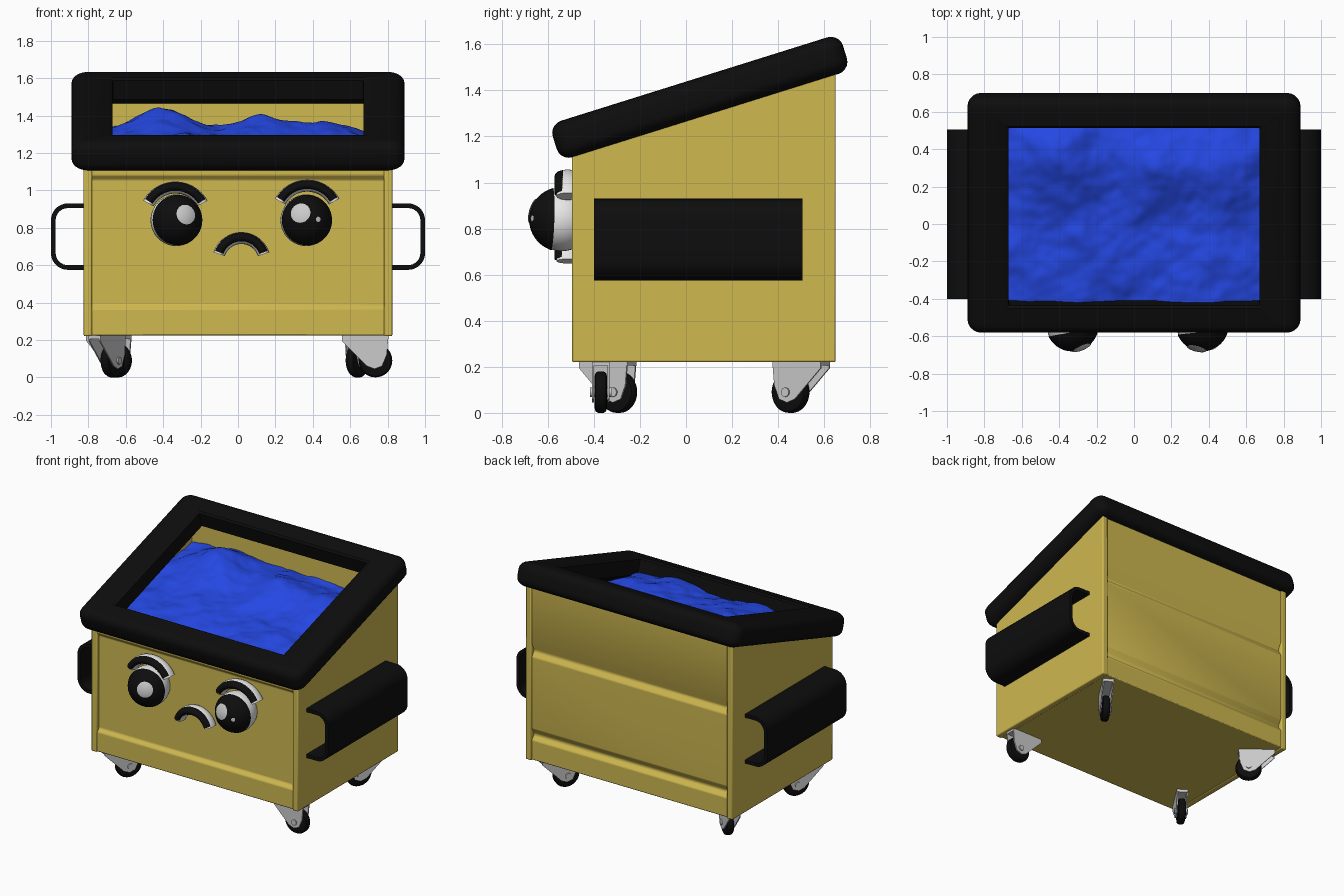
import bpy, bmesh, math
from mathutils import Matrix, Vector, noise

if "Cube" in bpy.data.objects:
    bpy.data.objects.remove(bpy.data.objects["Cube"])


def material(name, rgb):
    m = bpy.data.materials.new(name)
    m.diffuse_color = (*rgb, 1)
    m.use_nodes = True
    m.node_tree.nodes["Principled BSDF"].inputs["Base Color"].default_value = m.diffuse_color
    return m


YELLOW = material("yellow paint", (0.62, 0.48, 0.08))
BLACK = material("black", (0.004, 0.004, 0.004))
BLUE = material("blue trash", (0.018, 0.065, 0.78))
WHITE = material("white", (0.85, 0.85, 0.85))
GREY = material("light grey", (0.6, 0.6, 0.6))


def finish(name, bm, mat, matrix=None, angle=35, bevel=0):
    if matrix:
        bm.transform(matrix)
    bmesh.ops.recalc_face_normals(bm, faces=bm.faces)
    me = bpy.data.meshes.new(name)
    bm.to_mesh(me)
    bm.free()
    ob = bpy.data.objects.new(name, me)
    bpy.context.collection.objects.link(ob)
    me.materials.append(mat)
    if bevel:
        b = ob.modifiers.new("soft edges", 'BEVEL')
        b.width, b.segments, b.limit_method = bevel, 2, 'ANGLE'
    bpy.ops.object.select_all(action='DESELECT')
    ob.select_set(True)
    bpy.context.view_layer.objects.active = ob
    bpy.ops.object.shade_smooth_by_angle(angle=math.radians(angle))
    return ob


def loft(name, rings, mat, closed=False, **kw):
    """Skin a list of equal point rings, capped unless closed."""
    bm = bmesh.new()
    vs = [[bm.verts.new(p) for p in ring] for ring in rings]
    n = len(rings[0])
    for i in range(len(vs) if closed else len(vs) - 1):
        a, b = vs[i], vs[(i + 1) % len(vs)]
        for j in range(n):
            k = (j + 1) % n
            bm.faces.new((a[j], a[k], b[k], b[j]))
    if not closed:
        bm.faces.new(vs[0])
        bm.faces.new(vs[-1])
    return finish(name, bm, mat, **kw)


def prism(name, pts, axis, lo, hi, mat, **kw):
    """Extrude a profile along x (points are y,z) or y (points are x,z)."""
    place = (lambda t, a, b: (t, a, b)) if axis == 'x' else (lambda t, a, b: (a, t, b))
    return loft(name, [[place(t, a, b) for a, b in pts] for t in (lo, hi)], mat, **kw)


def lathe_y(name, profile, mat, seg=32, **kw):
    """Revolve (radius, y) pairs about the y axis."""
    rings = [[(r * math.cos(2 * math.pi * i / seg), y, r * math.sin(2 * math.pi * i / seg))
              for i in range(seg)] for r, y in profile]
    return loft(name, rings, mat, **kw)


# ---- bin body: side plates, pressed front and back panels, floor
for side, s in (("left", -1), ("right", 1)):
    lo, hi = sorted((s * 0.78, s * 0.825))
    prism(f"{side}_side_plate", [(-0.495, 0.22), (0.65, 0.22), (0.65, 1.53), (-0.495, 1.18)],
          'x', lo, hi, YELLOW, bevel=0.008)
prism("front_panel", [(-0.44, 0.225), (-0.49, 0.225), (-0.49, 0.365), (-0.468, 0.39),
                      (-0.468, 1.055), (-0.49, 1.08), (-0.49, 1.18), (-0.44, 1.18)],
      'x', -0.785, 0.785, YELLOW, bevel=0.006)
prism("back_panel", [(0.59, 0.225), (0.643, 0.225), (0.643, 0.365), (0.618, 0.395), (0.618, 0.41),
                     (0.643, 0.45), (0.643, 0.965), (0.618, 1.0), (0.618, 1.015),
                     (0.643, 1.06), (0.643, 1.53), (0.59, 1.53)],
      'x', -0.785, 0.785, YELLOW, bevel=0.006)
prism("floor", [(-0.48, 0.225), (0.63, 0.225), (0.63, 0.27), (-0.48, 0.27)],
      'x', -0.785, 0.785, YELLOW)

# ---- sloping padded rim
def rounded_rect(hx, hy, r, h):
    pts = []
    for q, (sx, sy) in enumerate(((1, 1), (-1, 1), (-1, -1), (1, -1))):
        for i in range(6):
            a = math.pi / 2 * (q + i / 5)
            pts.append((sx * (hx - r) + r * math.cos(a), sy * (hy - r) + r * math.sin(a), h))
    return pts


T, R, BAR = 0.083, 0.055, 0.162
section = [(BAR, -0.035), (BAR - 0.05, -T)]
section += [(R - R * math.sin(a), -T + R - R * math.cos(a)) for a in [i * math.pi / 10 for i in range(6)]]
section += [(R - R * math.cos(a), T - R + R * math.sin(a)) for a in [i * math.pi / 10 for i in range(6)]]
section += [(BAR - 0.012, T), (BAR, T - 0.012)]
loft("top_rim", [rounded_rect(0.89 - d * 0.22 / BAR, 0.66 - d, max(0.07 - d, 0.004), h)
                 for d, h in section], BLACK, closed=True,
     matrix=Matrix.Translation((0, 0.06, 1.37)) @ Matrix.Rotation(math.radians(17.4), 4, 'X'))

# ---- lumpy trash filling the bin
def trash_height(x, y):
    z = 1.25 + 0.10 * y
    for px, py, amp, w in ((-0.40, 0.34, 0.15, 0.17), (0.12, 0.32, 0.10, 0.15),
                           (0.48, 0.30, 0.07, 0.14), (-0.3, -0.1, 0.04, 0.2), (0.3, -0.2, 0.03, 0.2)):
        z += amp * math.exp(-((x - px) ** 2 + (y - py) ** 2) / (2 * w * w))
    for f, amp in ((4, 0.028), (9, 0.016), (20, 0.006)):
        z += amp * noise.noise(Vector((x * f, y * f, 3.7)))
    return z


bm = bmesh.new()
bmesh.ops.create_grid(bm, x_segments=110, y_segments=76, size=1)
for v in bm.verts:
    x, y = v.co.x * 0.785, 0.075 + v.co.y * 0.52
    v.co = (x, y, trash_height(x, y))
finish("trash_pile", bm, BLUE, angle=60)

# ---- side lifting pockets (bent C channels)
def bend(o):
    pts = []
    for cz, a0 in ((0.84, 90), (0.665, 0)):
        for i in range(9):
            a = math.radians(a0 - i * 90 / 8)
            pts.append((0.91 + (0.09 - o) * math.cos(a), cz + (0.09 - o) * math.sin(a)))
    return [(0.815, 0.93 - o)] + pts + [(0.815, 0.575 + o)]


channel = bend(0) + bend(0.025)[::-1]
for side, s in (("left", -1), ("right", 1)):
    prism(f"{side}_lifting_pocket", [(s * x, z) for x, z in channel], 'y', -0.40, 0.505, BLACK)

# ---- swivel casters: pivot x, pivot y, swivel angle
bracket = [(-0.125, 0.222), (-0.125, 0.195), (0.01, 0.06), (0.05, 0.045),
           (0.09, 0.06), (0.115, 0.12), (0.125, 0.222)]
for name, px, py, deg in (("front_left", -0.70, -0.34, 57), ("front_right", 0.68, -0.37, 0),
                          ("back_right", 0.67, 0.50, 237), ("back_left", -0.69, 0.49, -38)):
    m = Matrix.Translation((px, py, 0)) @ Matrix.Rotation(math.radians(deg), 4, 'Z')
    hub = m @ Matrix.Translation((0.055, 0, 0.09))
    for tag, v in (("inner", -0.034), ("outer", 0.034)):
        prism(f"{name}_caster_{tag}_fork", bracket, 'y', v - 0.004, v + 0.004, GREY, matrix=m)
    prism(f"{name}_caster_mount", [(-0.125, 0.205), (0.125, 0.205), (0.125, 0.225), (-0.125, 0.225)],
          'y', -0.036, 0.036, GREY, matrix=m)
    lathe_y(f"{name}_wheel", [(0.068, -0.027), (0.083, -0.023), (0.09, -0.012),
                              (0.09, 0.012), (0.083, 0.023), (0.068, 0.027)], BLACK, matrix=hub)
    lathe_y(f"{name}_axle", [(0.02, -0.046), (0.02, 0.046)], GREY, seg=16, matrix=hub)

# ---- face: eyes built from nested spherical caps
def cap(name, centre, radius, look, degrees, mat):
    n = 18
    prof = []
    for i in range(n + 1):
        a = math.radians(degrees) * (1 - i / n) + 0.01
        prof.append((radius * math.sin(a), radius * math.cos(a)))
    q = Vector(look).to_track_quat('Y', 'Z').to_matrix().to_4x4()
    lathe_y(name, prof, mat, seg=40, angle=40, matrix=Matrix.Translation(centre) @ q)


for side, x, gaze, shine in (("left", -0.33, (0.16, -1, 0.03), (0.42, -1, 0.25)),
                             ("right", 0.365, (0.08, -1, 0.03), (-0.24, -1, 0.30))):
    c = (x, -0.54, 0.84)
    cap(f"{side}_eyeball", c, 0.138, (0, -1, 0), 175, WHITE)
    cap(f"{side}_pupil", c, 0.141, gaze, 72, BLACK)
    cap(f"{side}_large_eye_shine", c, 0.146, shine, 21, GREY)
    cap(f"{side}_small_eye_shine", c, 0.144, (0.5, -1, 0.04), 5, GREY)


# ---- eyebrows and frown: black arcs on white backing arcs
def arc(name, cx, cz, radius, half, y, width, depth, mat):
    rings = []
    for i in range(25):
        t = math.radians(half * (i / 12 - 1))
        ring = []
        for j in range(16):
            a = 2 * math.pi * j / 16
            r = radius + width * math.cos(a)
            ring.append((cx + r * math.sin(t), y + depth * math.sin(a), cz + r * math.cos(t)))
        rings.append(ring)
    loft(name, rings, mat, angle=50)


for name, cx, cz, radius, half in (("left_eyebrow", -0.335, 0.85, 0.165, 61),
                                   ("right_eyebrow", 0.37, 0.86, 0.165, 61),
                                   ("frown", 0.018, 0.62, 0.125, 72)):
    arc(name + "_backing", cx, cz, radius, half, -0.513, 0.032, 0.05, WHITE)
    arc(name, cx, cz + 0.003, radius, half - 3, -0.525, 0.027, 0.046, BLACK)
